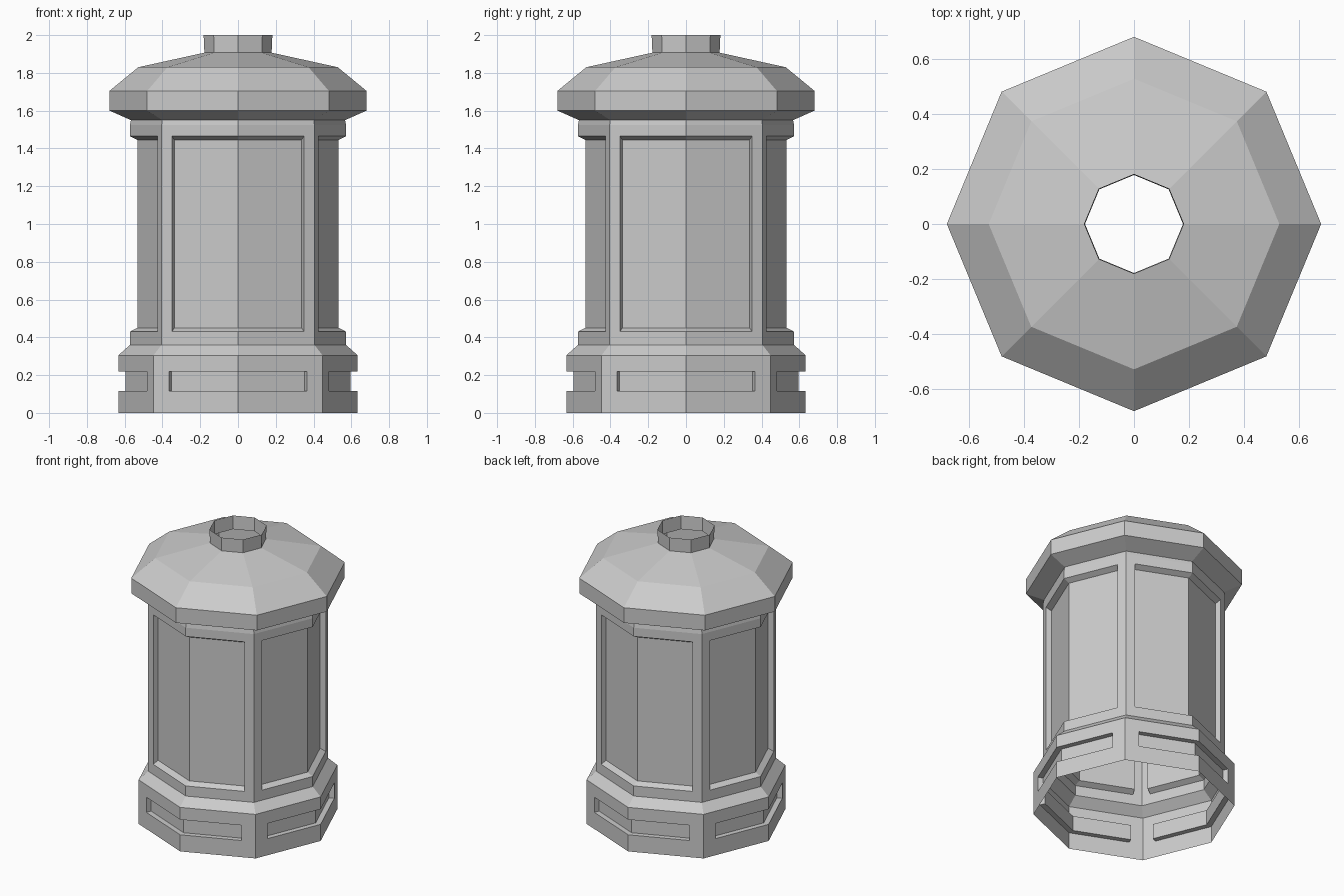
import bpy, bmesh
from math import cos, sin, pi
from mathutils import Matrix, Vector

if "Cube" in bpy.data.objects:
    bpy.data.objects.remove(bpy.data.objects["Cube"])


def section(r, z, edge, depth):
    """Octagon ring; depth sinks the strip |x| < edge around each axis corner."""
    s = r * sin(pi / 4)
    slope = (r - s) / s
    n = Vector((sin(pi / 8), cos(pi / 8), 0))
    outer = Vector((edge, -(r - edge * slope), z))
    inner = outer + Vector((-n.x, n.y, 0)) * depth
    axis = Vector((0, -(r - depth / cos(pi / 8)), z))
    flip = lambda v: Vector((-v.x, v.y, v.z))
    quarter = [flip(outer), flip(inner), axis, inner, outer, Vector((s, -s, z))]
    if edge == 0:
        quarter = [axis, quarter[-1]]
    return [Matrix.Rotation(k * pi / 2, 3, 'Z') @ p for k in range(4) for p in quarter]


def loft(name, rings, edge=0):
    """Skin a stack of (radius, height, recess depth) rings into an open shell."""
    bm = bmesh.new()
    rows = [[bm.verts.new(p) for p in section(r, z, edge, d)] for r, z, d in rings]
    for a, b in zip(rows, rows[1:]):
        n = len(a)
        for i in range(n):
            j = (i + 1) % n
            bm.faces.new((a[i], a[j], b[j], b[i]))
    bmesh.ops.remove_doubles(bm, verts=bm.verts[:], dist=1e-4)
    me = bpy.data.meshes.new(name)
    bm.to_mesh(me)
    bm.free()
    ob = bpy.data.objects.new(name, me)
    bpy.context.collection.objects.link(ob)
    return ob


# Plinth with four wraparound slots and a sloped top
loft("plinth", [(.633, 0, 0), (.633, .115, 0), (.633, .115, .035), (.633, .22, .035),
                (.633, .22, 0), (.633, .305, 0), (.572, .36, 0)], edge=.365)

# Body with four tall bent panels between diagonal posts
loft("body", [(.572, .36, 0), (.572, .43, 0), (.572, .45, .036), (.572, 1.445, .036),
              (.572, 1.465, 0), (.572, 1.525, 0), (.567, 1.55, 0)], edge=.35)

# Overhanging roof
loft("roof", [(.567, 1.55, 0), (.68, 1.6, 0), (.68, 1.705, 0),
              (.528, 1.83, 0), (.178, 1.907, 0)])

# Open collar on top
loft("collar", [(.178, 1.907, 0), (.182, 2.0, 0)])
